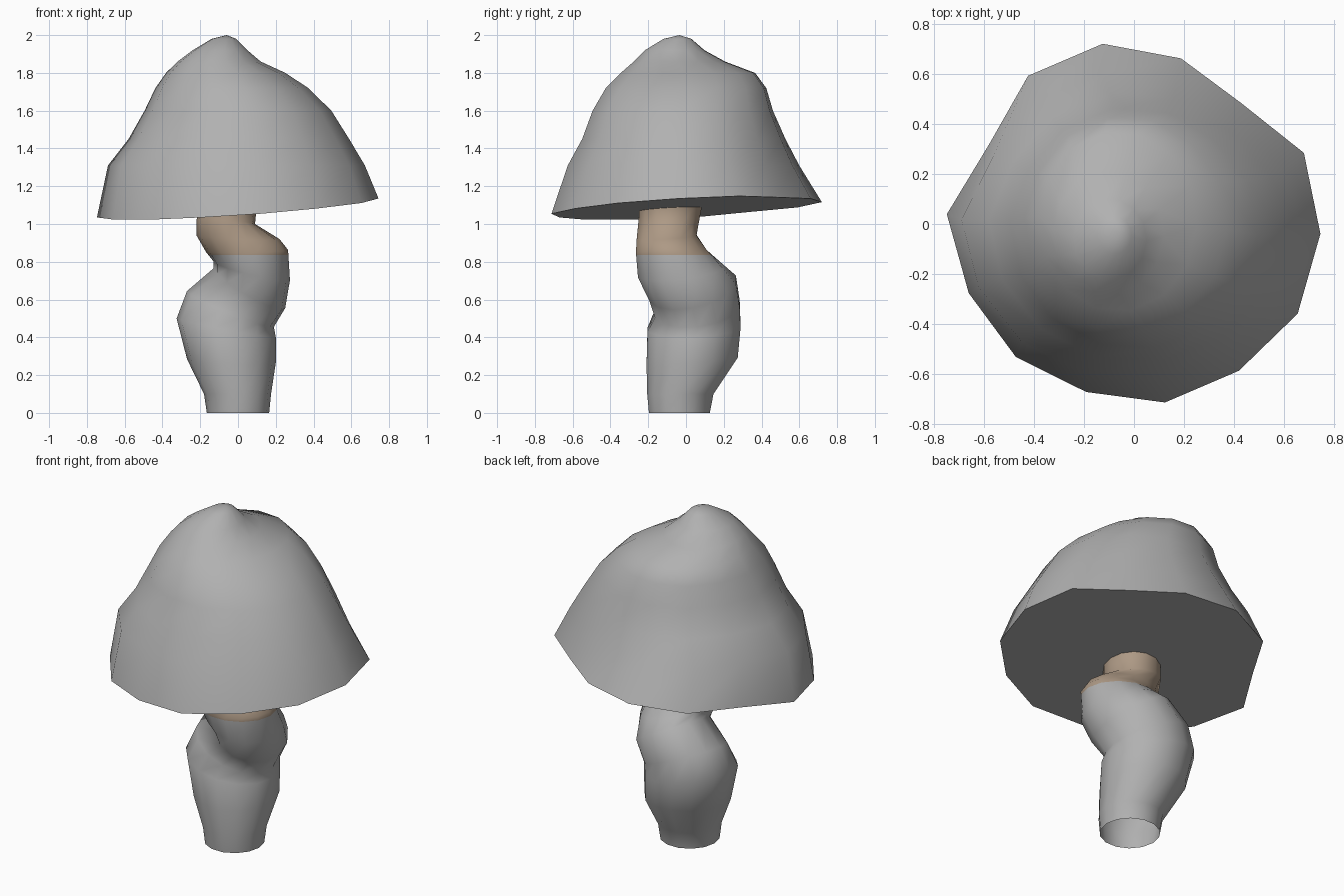
import bpy
import bmesh
from math import sin, cos, radians, tau

if "Cube" in bpy.data.objects:
    bpy.data.objects.remove(bpy.data.objects["Cube"], do_unlink=True)


def make_material(name, color):
    material = bpy.data.materials.new(name)
    material.use_nodes = True
    material.diffuse_color = (*color, 1)
    shader = material.node_tree.nodes["Principled BSDF"]
    shader.inputs["Base Color"].default_value = (*color, 1)
    return material


grey = make_material("plain grey", (.44, .44, .44))
tan = make_material("warm tan", (.42, .32, .235))


def oval_ring(left, right, front, back, heights, sides, start=0, radii=None):
    """Oval loop between four extents; heights are left, right, front, back."""
    z_left, z_right, z_front, z_back = heights
    middle = sum(heights) / len(heights)
    points = []
    for i in range(sides):
        angle = start + i * tau / sides
        c, s = cos(angle), sin(angle)
        scale = radii[i] if radii else 1
        x = (left + right) / 2 + (right - left) / 2 * c * scale
        y = (front + back) / 2 + (back - front) / 2 * s * scale
        z = middle + (z_right - z_left) / 2 * c + (z_back - z_front) / 2 * s
        points.append((x, y, z))
    return points


def loft(bm, rings):
    """Bridge successive loops with quads and return the loops of vertices."""
    loops = [[bm.verts.new(point) for point in ring] for ring in rings]
    for lower, upper in zip(loops, loops[1:]):
        count = len(lower)
        for i in range(count):
            j = (i + 1) % count
            bm.faces.new((lower[i], lower[j], upper[j], upper[i]))
    return loops


def finish(bm, name, materials):
    mesh = bpy.data.meshes.new(name)
    bm.to_mesh(mesh)
    bm.free()
    for material in materials:
        mesh.materials.append(material)
    obj = bpy.data.objects.new(name, mesh)
    bpy.context.collection.objects.link(obj)
    bpy.ops.object.select_all(action="DESELECT")
    obj.select_set(True)
    bpy.context.view_layer.objects.active = obj
    bpy.ops.object.shade_smooth_by_angle(angle=radians(65))
    return obj


# Crooked stem, open at the base: extents, then the height of each side
stem_sections = [
    (-.165, .165, -.2, .13, (0, 0, 0, 0)),
    (-.18, .175, -.21, .15, (.1, .1, .1, .1)),
    (-.27, .2, -.215, .28, (.29, .27, .25, .29)),
    (-.325, .2, -.21, .295, (.48, .38, .46, .48)),
    (-.27, .19, -.17, .29, (.62, .43, .55, .6)),
    (-.13, .25, -.2, .27, (.76, .55, .62, .71)),
    (-.13, .275, -.26, .2, (.8, .7, .73, .78)),
    (-.17, .265, -.27, .11, (.85, .86, .85, .87)),
    (-.22, .22, -.265, .06, (.93, .91, .93, .95)),
    (-.22, .09, -.255, .07, (1.02, 1, 1.02, 1)),
    (-.2, .1, -.25, .09, (1.1, 1.1, 1.1, 1.1)),
]
band_height = .835
bm = bmesh.new()
loft(bm, [oval_ring(*section, sides=14) for section in stem_sections])
bmesh.ops.bisect_plane(bm, geom=bm.verts[:] + bm.edges[:] + bm.faces[:],
                       plane_co=(0, 0, band_height), plane_no=(0, 0, 1))
for face in bm.faces:
    face.material_index = int(face.calc_center_median().z > band_height)
finish(bm, "stem", [grey, tan])

# Lopsided cap: irregular tilted rim below oval sections
rim_radii = [.745, .735, .645, .687, .73, .727, .66,
             .748, .715, .71, .697, .723, .72, .745]
sides = len(rim_radii)
start = radians(-3)
rim = []
for i, radius in enumerate(rim_radii):
    x = radius * cos(start + i * tau / sides)
    y = radius * sin(start + i * tau / sides)
    rim.append((x, y, 1.085 + .07 * x + .055 * y))

cap_sections = [
    (1.31, -.67, .655, -.63, .6),
    (1.45, -.57, .58, -.555, .53),
    (1.6, -.49, .49, -.5, .465),
    (1.72, -.435, .37, -.43, .43),
    (1.8, -.38, .25, -.35, .37),
    (1.86, -.32, .12, -.28, .21),
    (1.92, -.24, .05, -.22, .1),
    (1.98, -.14, -.01, -.12, .03),
]
average = sum(rim_radii) / sides
rings = [rim]
for level, (z, *extents) in enumerate(cap_sections):
    # The rim's irregularity fades out towards the tip
    fade = .6 ** (level + 1)
    scales = [1 + (radius / average - 1) * fade for radius in rim_radii]
    rings.append(oval_ring(*extents, (z,) * 4, sides, start, scales))

bm = bmesh.new()
loops = loft(bm, rings)
tip = bm.verts.new((-.06, -.035, 2))
for i in range(sides):
    bm.faces.new((loops[-1][i], loops[-1][(i + 1) % sides], tip))
# Flat underside
bm.faces.new(loops[0][::-1])
finish(bm, "cap", [grey])
